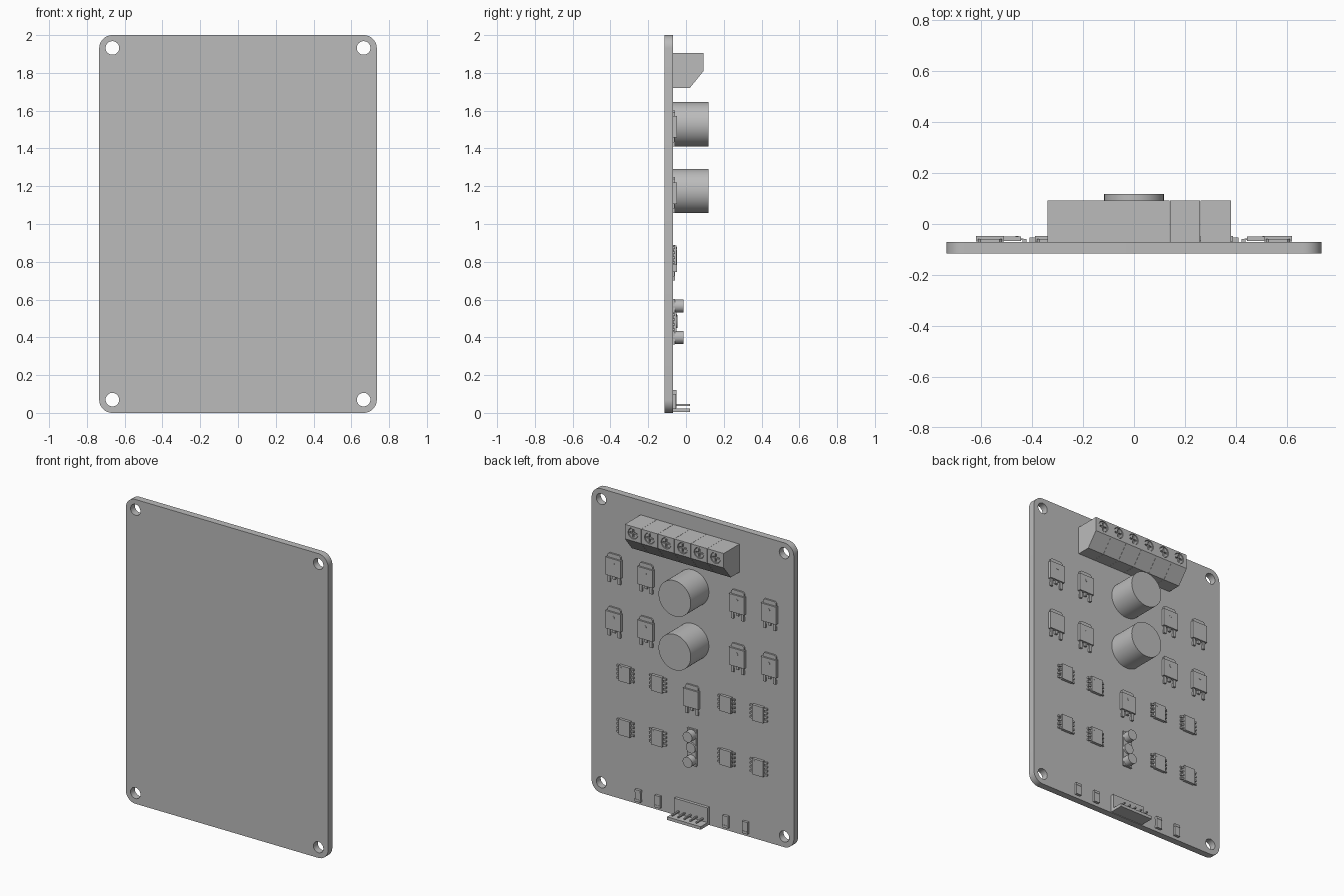
import bpy, bmesh, math
from mathutils import Vector

if "Cube" in bpy.data.objects:
    bpy.data.objects.remove(bpy.data.objects["Cube"])

FACE = -0.07          # back surface of the board, where the components sit

grey = bpy.data.materials.new("plain_grey")
grey.diffuse_color = (0.5, 0.5, 0.5, 1)
grey.use_nodes = True
grey.node_tree.nodes["Principled BSDF"].inputs["Base Color"].default_value = grey.diffuse_color


# ---- helpers: every solid is a polygon swept along a vector ----
def prism(bm, pts, vec):
    base = [bm.verts.new(p) for p in pts]
    top = [bm.verts.new(Vector(p) + Vector(vec)) for p in pts]
    n = len(pts)
    bm.faces.new(base)
    cap = bm.faces.new(top[::-1])
    for i in range(n):
        bm.faces.new((base[i], base[(i + 1) % n], top[(i + 1) % n], top[i]))
    return cap


def box(bm, x0, x1, y0, y1, z0, z1):
    prism(bm, [(x0, y0, z0), (x1, y0, z0), (x1, y0, z1), (x0, y0, z1)], (0, y1 - y0, 0))


def disc(bm, x, z, r, y0, y1, n=32):
    ring = [(x + r * math.cos(2 * math.pi * i / n), y0,
             z + r * math.sin(2 * math.pi * i / n)) for i in range(n)]
    return prism(bm, ring, (0, y1 - y0, 0))


def finish(bm, name, smooth=False):
    bmesh.ops.recalc_face_normals(bm, faces=bm.faces[:])
    me = bpy.data.meshes.new(name)
    bm.to_mesh(me)
    bm.free()
    me.materials.append(grey)
    ob = bpy.data.objects.new(name, me)
    bpy.context.collection.objects.link(ob)
    bpy.ops.object.select_all(action='DESELECT')
    bpy.context.view_layer.objects.active = ob
    ob.select_set(True)
    if smooth:
        bpy.ops.object.shade_smooth_by_angle(angle=math.radians(35))
    return ob


def cut(ob, cutter):
    cutter.hide_render = True
    bpy.ops.object.select_all(action='DESELECT')
    bpy.context.view_layer.objects.active = ob
    ob.select_set(True)
    mod = ob.modifiers.new("cut", 'BOOLEAN')
    mod.operation, mod.solver, mod.object = 'DIFFERENCE', 'EXACT', cutter
    bpy.ops.object.modifier_apply(modifier=mod.name)
    bpy.data.objects.remove(cutter)


def place(ob, spots):
    """Put the part at the first spot and linked copies at the others."""
    for i, (x, z) in enumerate(spots):
        o = ob if i == 0 else ob.copy()
        if i:
            bpy.context.collection.objects.link(o)
        o.location = (x, FACE, z)


# ---- circuit board with rounded corners and mounting holes ----
R = 0.07
bm = bmesh.new()
outline = []
for k, (cx, cz) in enumerate([(0.665, 1.93), (-0.665, 1.93), (-0.665, 0.07), (0.665, 0.07)]):
    for i in range(11):
        a = math.pi / 2 * (k + i / 10)
        outline.append((cx + R * math.cos(a), -0.115, cz + R * math.sin(a)))
prism(bm, outline, (0, FACE + 0.115, 0))
board = finish(bm, "circuit_board")
bm = bmesh.new()
for x in (-0.665, 0.665):
    for z in (0.07, 1.932):
        disc(bm, x, z, 0.036, -0.2, 0.0)
cut(board, finish(bm, "hole_cutter"))
board.select_set(True)
bpy.ops.object.shade_smooth_by_angle(angle=math.radians(35))

# ---- screw terminals: six sloped blocks in a row ----
W = 0.12
bm = bmesh.new()
profile = [(0, 0), (0.09, 0), (0.163, 0.09), (0.163, 0.185), (0, 0.185)]
prism(bm, [(-W / 2 + 0.0005, y, z) for y, z in profile], (W - 0.001, 0, 0))
block = finish(bm, "terminal_block")
bm = bmesh.new()
disc(bm, 0, 0.14, 0.036, 0.145, 0.2)
cut(block, finish(bm, "screw_well_cutter"))
bm = bmesh.new()
disc(bm, 0, 0.14, 0.033, 0.14, 0.159)
screw = finish(bm, "terminal_screw")
bm = bmesh.new()
s, t = 0.026, 0.005   # cross-shaped slot
cross = [(s, -t), (s, t), (t, t), (t, s), (-t, s), (-t, t),
         (-s, t), (-s, -t), (-t, -t), (-t, -s), (t, -s), (t, -t)]
prism(bm, [(x, 0.149, 0.14 + z) for x, z in cross], (0, 0.05, 0))
cut(screw, finish(bm, "slot_cutter"))
row = [(-0.28 + i * W, 1.72) for i in range(6)]
place(block, row)
place(screw, row)

# ---- two large round capacitors with softened rims ----
bm = bmesh.new()
cap = disc(bm, 0, 0, 0.117, 0, 0.188, 64)
bmesh.ops.bevel(bm, geom=list(cap.edges), offset=0.025, segments=5,
                profile=0.5, affect='EDGES')
place(finish(bm, "capacitor", True), [(0, 1.528), (0, 1.175)])

# ---- power transistors: tab, body, three legs ----
bm = bmesh.new()
prism(bm, [(-0.047, 0, 0), (0.047, 0, 0), (0.047, 0, 0.085), (0.037, 0, 0.095),
           (-0.037, 0, 0.095), (-0.047, 0, 0.085)], (0, 0.011, 0))
box(bm, -0.055, 0.055, 0.002, 0.022, -0.048, 0.068)
disc(bm, 0, 0.035, 0.011, 0.02, 0.0235, 16)
for x, low in ((-0.037, -0.095), (0, -0.07), (0.037, -0.095)):
    box(bm, x - 0.009, x + 0.009, 0.006, 0.013, low + 0.02, -0.04)
    box(bm, x - 0.009, x + 0.009, 0, 0.013, low, low + 0.025)
spots = [(x, z) for z in (1.505, 1.153) for x in (-0.565, -0.333, 0.333, 0.565)]
place(finish(bm, "power_transistor"), spots + [(0, 0.795)])

# ---- small eight-legged chips ----
bm = bmesh.new()
box(bm, -0.04, 0.04, 0.003, 0.021, -0.052, 0.052)
disc(bm, 0.025, 0.036, 0.006, 0.02, 0.022, 12)
for side in (-1, 1):
    for i in range(4):
        z = (i - 1.5) * 0.026
        xs = sorted((side * 0.038, side * 0.05))
        box(bm, *xs, 0.007, 0.013, z - 0.006, z + 0.006)
        xs = sorted((side * 0.046, side * 0.062))
        box(bm, *xs, 0, 0.011, z - 0.006, z + 0.006)
place(finish(bm, "chip"),
      [(x, z) for z in (0.835, 0.481) for x in (-0.484, -0.25, 0.25, 0.484)])

# ---- indicator strip: base plate, two tall studs, one low stud ----
bm = bmesh.new()
box(bm, -0.033, 0.033, 0, 0.012, -0.12, 0.12)
place(finish(bm, "indicator_base"), [(0, 0.483)])
bm = bmesh.new()
disc(bm, 0, 0, 0.034, 0, 0.056)
place(finish(bm, "indicator_stud", True), [(0, 0.566), (0, 0.4)])
bm = bmesh.new()
disc(bm, 0, 0, 0.034, 0, 0.024)
place(finish(bm, "low_stud", True), [(0, 0.483)])

# ---- small resistors by the bottom edge ----
bm = bmesh.new()
box(bm, -0.019, 0.019, 0, 0.015, -0.025, 0.025)
for z in (-0.031, 0.031):
    box(bm, -0.02, 0.02, 0, 0.017, z - 0.008, z + 0.008)
place(finish(bm, "resistor"), [(x, 0.06) for x in (-0.39, -0.247, 0.247, 0.39)])

# ---- pin header: back wall, shelf, five pins ----
bm = bmesh.new()
box(bm, -0.122, 0.122, 0, 0.02, 0.004, 0.12)
box(bm, -0.122, 0.122, 0, 0.092, 0.004, 0.024)
place(finish(bm, "header_housing"), [(0, 0)])
bm = bmesh.new()
box(bm, -0.005, 0.005, 0.01, 0.09, 0.037, 0.046)
place(finish(bm, "header_pin"), [((i - 2) * 0.044, 0) for i in range(5)])
